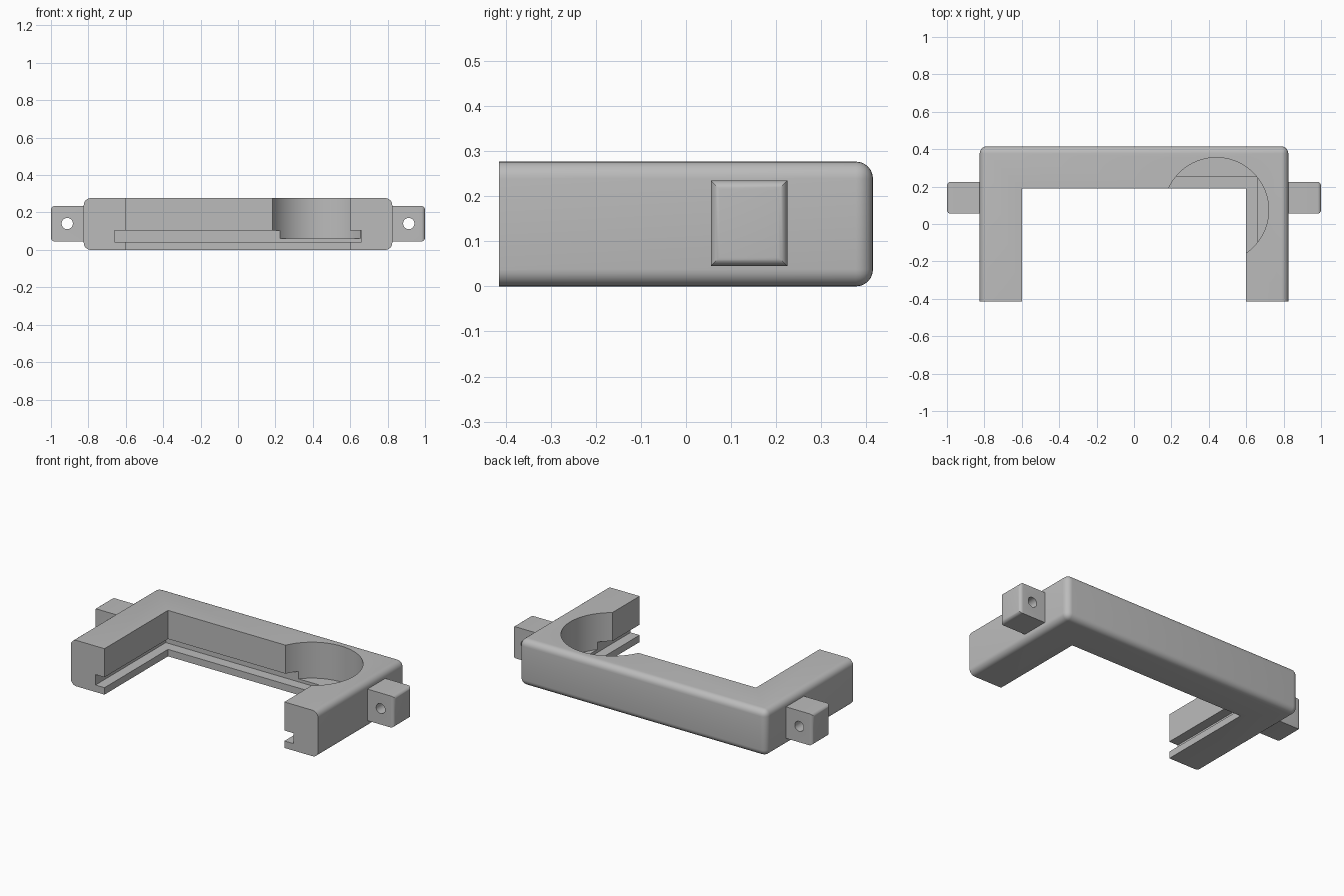
import bpy, bmesh, math
from mathutils import Matrix

default = bpy.data.objects.get("Cube")
if default:
    bpy.data.objects.remove(default, do_unlink=True)

grey = bpy.data.materials.new("plain grey")
grey.use_nodes = True
COLOUR = (0.5, 0.5, 0.5, 1)
grey.diffuse_color = COLOUR
grey.node_tree.nodes["Principled BSDF"].inputs["Base Color"].default_value = COLOUR


def make_object(name, bm):
    bmesh.ops.recalc_face_normals(bm, faces=bm.faces[:])
    mesh = bpy.data.meshes.new(name)
    bm.to_mesh(mesh)
    bm.free()
    mesh.materials.append(grey)
    obj = bpy.data.objects.new(name, mesh)
    bpy.context.collection.objects.link(obj)
    return obj


def box(name, low, high, radius=0, rounded=None):
    """Box between two corners; edges passing the test are rounded."""
    bm = bmesh.new()
    bmesh.ops.create_cube(bm, size=1)
    for v in bm.verts:
        v.co = [h if c > 0 else l for c, l, h in zip(v.co, low, high)]
    if radius:
        edges = [e for e in bm.edges if rounded(e)]
        bmesh.ops.bevel(bm, geom=edges, offset=radius, segments=6,
                        profile=0.5, affect='EDGES')
    return make_object(name, bm)


def cylinder(name, centre, radius, depth, turn=0, sides=96):
    bm = bmesh.new()
    place = Matrix.Translation(centre) @ Matrix.Rotation(turn, 4, 'X')
    bmesh.ops.create_cone(bm, cap_ends=True, segments=sides, radius1=radius,
                          radius2=radius, depth=depth, matrix=place)
    return make_object(name, bm)


def cut(obj, cutter):
    bpy.ops.object.select_all(action='DESELECT')
    bpy.context.view_layer.objects.active = obj
    obj.select_set(True)
    mod = obj.modifiers.new("cut", 'BOOLEAN')
    mod.operation, mod.solver, mod.object = 'DIFFERENCE', 'EXACT', cutter
    bpy.ops.object.modifier_apply(modifier=mod.name)
    bpy.data.objects.remove(cutter, do_unlink=True)


def smooth(obj):
    bpy.ops.object.select_all(action='DESELECT')
    bpy.context.view_layer.objects.active = obj
    obj.select_set(True)
    bpy.ops.object.shade_smooth_by_angle(angle=math.radians(30))


W, D, H = 0.825, 0.415, 0.277

# U-shaped frame: rounded everywhere except its flat front ends
frame = box("frame", (-W, -D, 0), (W, D, H), 0.038,
            lambda e: any(v.co.y > 0 for v in e.verts))
cut(frame, box("opening_cutter", (-0.6, -1, -1), (0.6, 0.19, 1)))

# Groove around the inside, and the round pocket in the left corner
cut(frame, box("groove_cutter", (-0.66, -1, 0.042), (0.66, 0.255, 0.105)))
cut(frame, cylinder("pocket_cutter", (0.44, 0.075, 0.56), 0.28, 1))
smooth(frame)

# Side lugs with a hole running front to back
for side, name in ((1, "left_lug"), (-1, "right_lug")):
    xs = sorted((side * (W - 0.005), side))
    lug = box(name, (xs[0], 0.055, 0.045), (xs[1], 0.225, 0.235), 0.02,
              lambda e: all(abs(v.co.x) > 0.99 for v in e.verts))
    cut(lug, cylinder("hole_cutter", (side * 0.913, 0.14, 0.141), 0.03, 1,
                      math.pi / 2, 40))
    smooth(lug)
